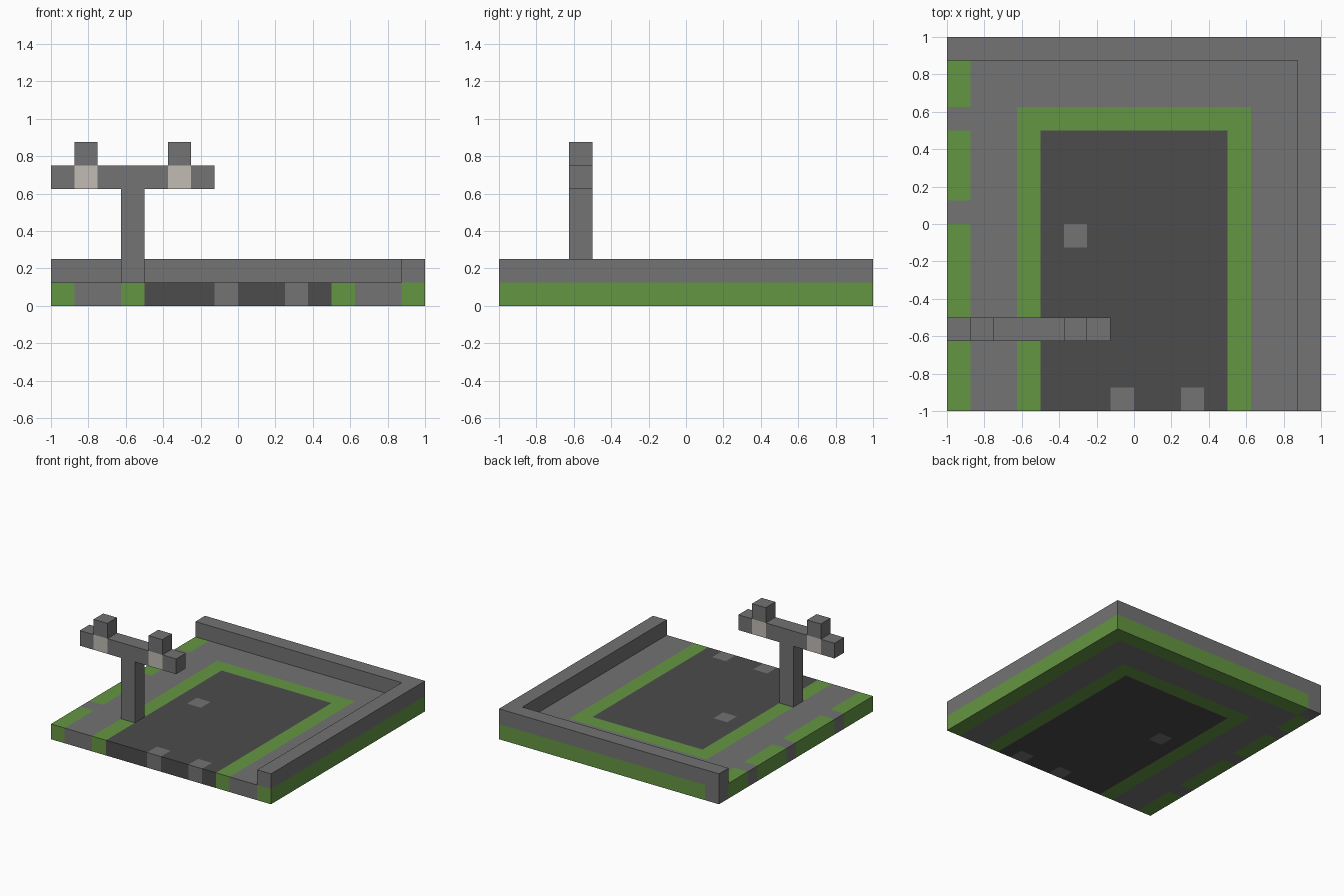
import bpy, bmesh
from mathutils import Vector

if "Cube" in bpy.data.objects:
    bpy.data.objects.remove(bpy.data.objects["Cube"], do_unlink=True)

N = 16          # cells along each side of the plot
U = 2 / N       # size of one cell
STONE, ASPHALT, GRASS, LAMP = range(4)


def material(name, srgb):
    lin = [((c / 255 + 0.055) / 1.055) ** 2.4 for c in srgb]
    mat = bpy.data.materials.new(name)
    mat.use_nodes = True
    mat.diffuse_color = (*lin, 1)
    mat.node_tree.nodes["Principled BSDF"].inputs["Base Color"].default_value = (*lin, 1)
    return mat


MATERIALS = [material("stone grey", (115, 115, 115)),
             material("asphalt grey", (76, 76, 76)),
             material("grass green", (100, 150, 66)),
             material("lamp cream", (193, 188, 179))]


def box(xs, ys, zs):
    """Cells in the given half-open ranges."""
    return {(x, y, z) for x in range(*xs) for y in range(*ys) for z in range(*zs)}


# Ground colours, from the plot's edge to the middle
def ground_colour(x, y, z):
    if x == N - 1 or (y == N - 1 and x > 0):
        return GRASS                                   # outer verge under the wall
    if x == 0:
        return STONE if y in (3, 8, 12, 15) else GRASS  # verge with stepping stones
    if 4 <= x < 12 and y < 12:
        return STONE if (x, y) in ((7, 0), (10, 0), (5, 7)) else ASPHALT
    if 3 <= x <= 12 and y <= 12:
        return GRASS                                   # inner border
    return STONE                                       # path


def bar_colour(x, y, z):
    return LAMP if x in (1, 5) else STONE


def stone(x, y, z):
    return STONE


PARTS = {
    "ground": (box((0, N), (0, N), (0, 1)), ground_colour),
    "corner_wall": (box((0, N), (N - 1, N), (1, 2)) | box((N - 1, N), (0, N), (1, 2)), stone),
    "lamp_post": (box((3, 4), (3, 4), (1, 5)), stone),
    "lamp_crossbar": (box((0, 7), (3, 4), (5, 6)), bar_colour),
    "right_lamp_cap": (box((1, 2), (3, 4), (6, 7)), stone),
    "left_lamp_cap": (box((5, 6), (3, 4), (6, 7)), stone),
}
SOLID = set().union(*(cells for cells, _ in PARTS.values()))


def build(name, cells, colour):
    """Join the exposed sides of the cells into one mesh."""
    bm = bmesh.new()
    for cell in sorted(cells):
        centre = Vector(cell) + Vector((0.5, 0.5, 0.5)) - Vector((N / 2, N / 2, 0))
        for axis in range(3):
            for sign in (-1, 1):
                n = Vector((0, 0, 0))
                n[axis] = sign
                if tuple(int(c + d) for c, d in zip(cell, n)) in SOLID:
                    continue
                a = Vector((0, 0, 0))
                a[(axis + 1) % 3] = 1
                b = n.cross(a)
                corners = (-a - b, a - b, a + b, b - a)
                face = bm.faces.new([bm.verts.new((centre + (n + c) / 2) * U) for c in corners])
                face.material_index = colour(*cell)
    bmesh.ops.remove_doubles(bm, verts=bm.verts, dist=U / 100)
    mesh = bpy.data.meshes.new(name)
    bm.to_mesh(mesh)
    bm.free()
    for mat in MATERIALS:
        mesh.materials.append(mat)
    bpy.context.collection.objects.link(bpy.data.objects.new(name, mesh))


for part, (cells, colour) in PARTS.items():
    build(part, cells, colour)
